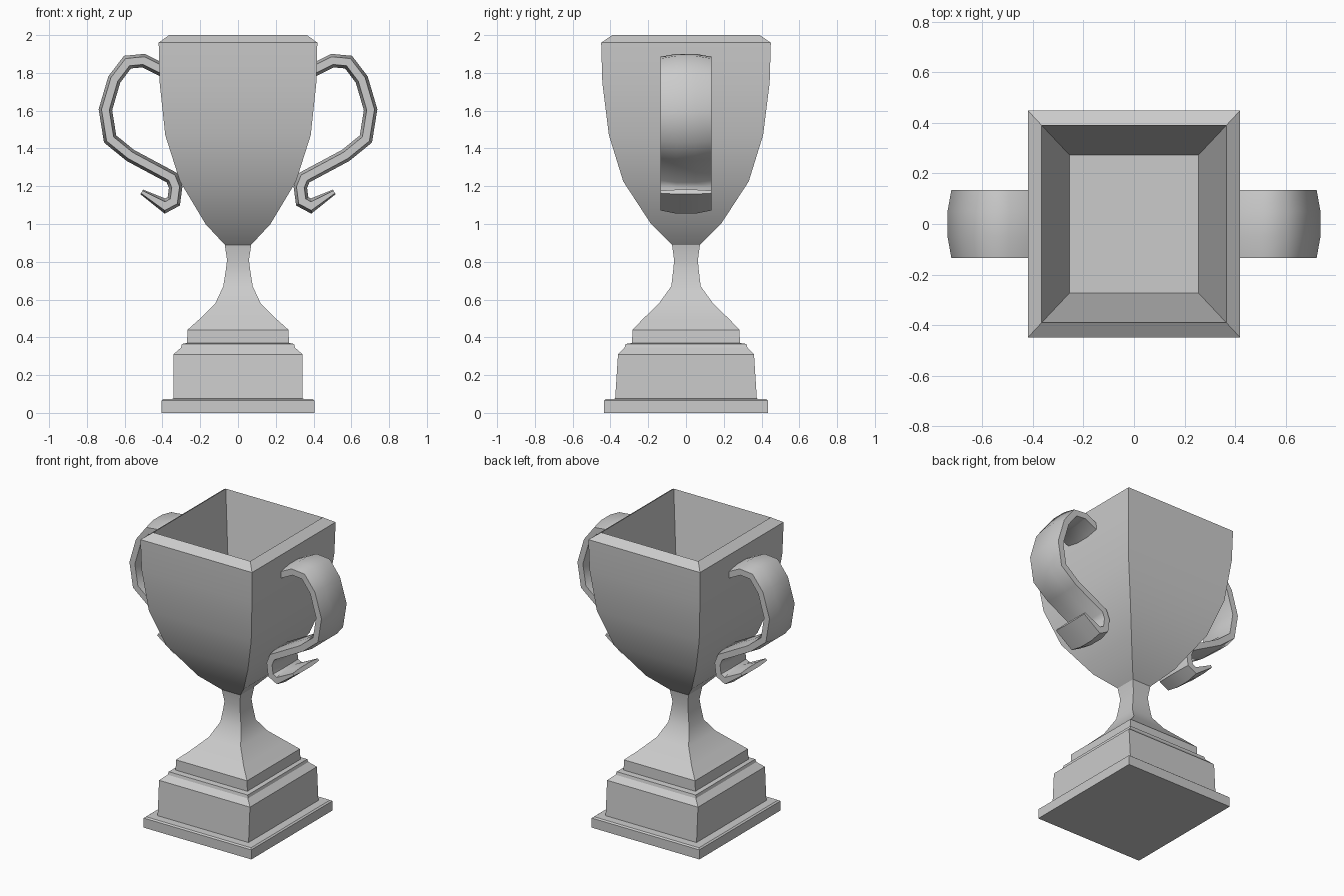
import bpy, math
from mathutils import Vector

if "Cube" in bpy.data.objects:
    bpy.data.objects.remove(bpy.data.objects["Cube"])

silver = bpy.data.materials.new("silver_grey")
silver.use_nodes = True
colour = (0.6, 0.6, 0.6, 1)
silver.diffuse_color = colour
silver.node_tree.nodes["Principled BSDF"].inputs["Base Color"].default_value = colour


def loft(name, rings, angle):
    """Skin a list of equal closed rings, capping both ends."""
    n = len(rings[0])
    verts = [v for ring in rings for v in ring]
    faces = [list(range(n))[::-1], [len(verts) - n + i for i in range(n)]]
    for r in range(len(rings) - 1):
        for i in range(n):
            j = (i + 1) % n
            faces.append([r * n + i, r * n + j, r * n + n + j, r * n + n + i])
    mesh = bpy.data.meshes.new(name)
    mesh.from_pydata(verts, [], faces)
    mesh.materials.append(silver)
    obj = bpy.data.objects.new(name, mesh)
    bpy.context.collection.objects.link(obj)
    bpy.ops.object.select_all(action='DESELECT')
    obj.select_set(True)
    bpy.context.view_layer.objects.active = obj
    bpy.ops.object.mode_set(mode='EDIT')
    bpy.ops.mesh.select_all(action='SELECT')
    bpy.ops.mesh.normals_make_consistent(inside=False)
    bpy.ops.object.mode_set(mode='OBJECT')
    bpy.ops.object.shade_smooth_by_angle(angle=math.radians(angle))
    return obj


def rect(hx, hy, z):
    return [(-hx, -hy, z), (hx, -hy, z), (hx, hy, z), (-hx, hy, z)]


# Stepped plinth: half width, half depth, height
plinth = [(.405, .435, 0), (.405, .435, .065), (.395, .425, .073), (.342, .375, .075),
          (.342, .36, .31), (.302, .325, .345), (.297, .32, .365),
          (.27, .285, .37), (.267, .284, .44)]
loft("plinth", [rect(*p) for p in plinth], 30)

# Flared stem
stem = [(.267, .284, .44), (.2, .225, .5), (.12, .143, .58), (.078, .078, .67),
        (.064, .067, .76), (.058, .063, .81), (.07, .074, .89)]
loft("stem", [rect(*p) for p in stem], 30)

# Hollow cup: outside, bevelled rim, then straight inner walls to the floor
cup = [(.07, .074, .89), (.172, .185, 1.0), (.307, .332, 1.225), (.385, .408, 1.47),
       (.415, .443, 1.75), (.42, .449, 1.96), (.365, .39, 2.0), (.255, .273, 1.25)]
loft("cup", [rect(*p) for p in cup], 30)

# Curled ribbon handles with a crowned cross-section
path = [Vector(p) for p in [
    (.40, 1.815), (.50, 1.865), (.585, 1.857), (.655, 1.765), (.702, 1.605), (.677, 1.45),
    (.57, 1.363), (.35, 1.245), (.33, 1.195), (.34, 1.12), (.387, 1.095), (.51, 1.17)]]
half = [(-.135, .02), (-.05, .035), (.05, .035), (.135, .02)]
section = half + [(y, -t) for y, t in reversed(half)]

for side, name in ((1, "left_handle"), (-1, "right_handle")):
    rings = []
    for i, p in enumerate(path):
        a = (p - path[max(i - 1, 0)]).normalized()
        b = (path[min(i + 1, len(path) - 1)] - p).normalized()
        t = (a + b).normalized()
        miter = 1 / max(t.dot(b if b.length else a), .75)
        thin = .4 if i == len(path) - 1 else 1
        n = Vector((-t.y, t.x)) * miter * thin
        rings.append([(side * (p.x + n.x * d), y, p.y + n.y * d) for y, d in section])
    loft(name, rings, 50)
